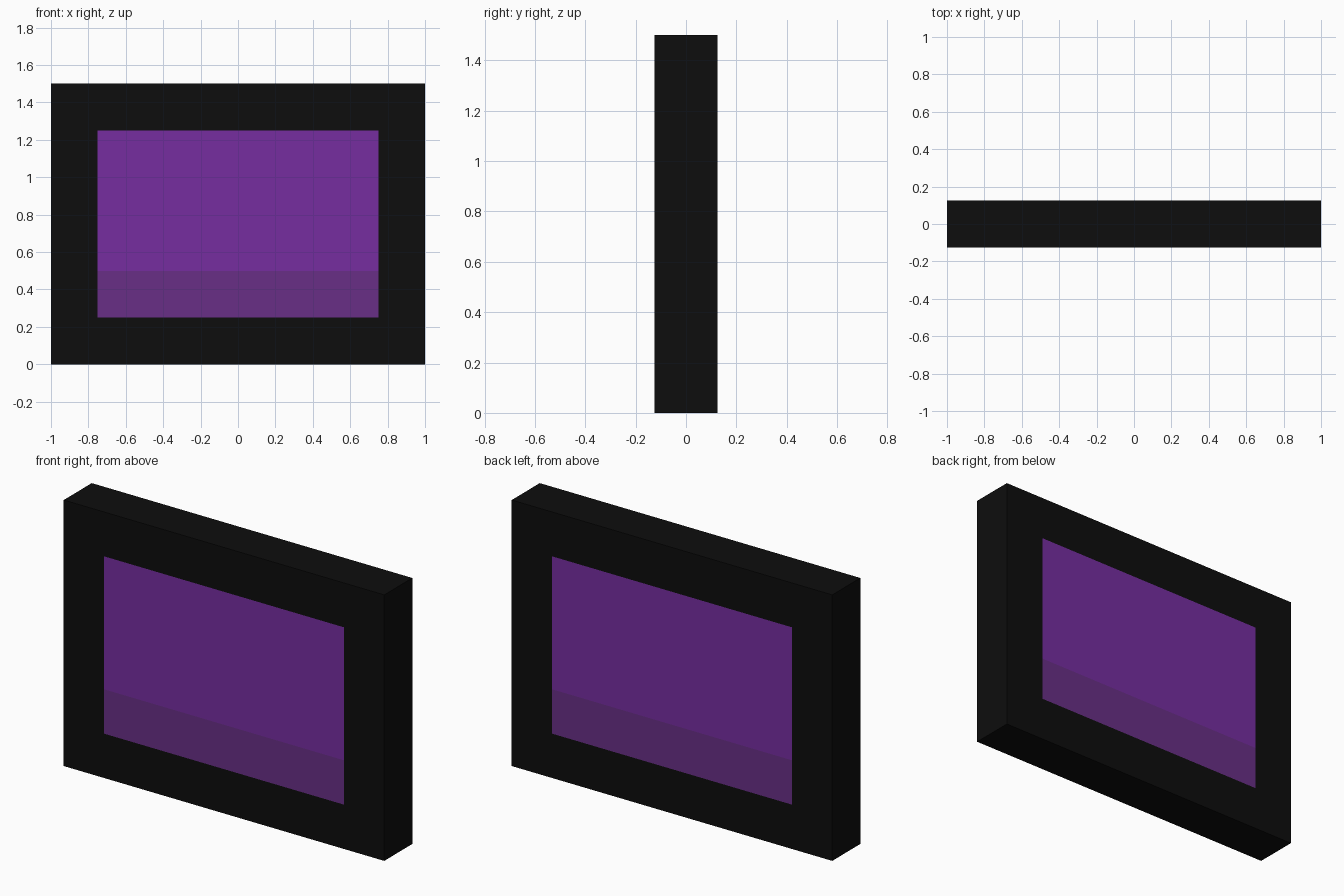
import bpy, bmesh
from mathutils import Vector, Matrix

if "Cube" in bpy.data.objects:
    bpy.data.objects.remove(bpy.data.objects["Cube"])

def material(name, rgb):
    m = bpy.data.materials.new(name)
    m.diffuse_color = (*rgb, 1.0)
    m.use_nodes = True
    m.node_tree.nodes["Principled BSDF"].inputs["Base Color"].default_value = m.diffuse_color
    return m

mats = [material("black frame", (0.004, 0.004, 0.004)),
        material("bright purple", (0.181, 0.027, 0.352)),
        material("dull purple", (0.138, 0.028, 0.238))]

# Slab: 2 wide, 0.25 deep, 1.5 tall
bm = bmesh.new()
bmesh.ops.create_cube(bm, size=1.0, matrix=Matrix.Translation((0, 0, 0.75))
                      @ Matrix.Diagonal((2.0, 0.25, 1.5, 1.0)))

# Cut lines around the panel and across its lower band
cuts = [("x", -0.75), ("x", 0.75), ("z", 0.25), ("z", 0.5), ("z", 1.25)]
for axis, pos in cuts:
    normal = Vector((1, 0, 0)) if axis == "x" else Vector((0, 0, 1))
    bmesh.ops.bisect_plane(bm, geom=bm.verts[:] + bm.edges[:] + bm.faces[:],
                           plane_co=normal * pos, plane_no=normal)

# Painted panel on front and back, duller in the lower band
bm.normal_update()
for f in bm.faces:
    c = f.calc_center_median()
    if abs(f.normal.y) > 0.9 and abs(c.x) < 0.75 and 0.25 < c.z < 1.25:
        f.material_index = 1 if c.z > 0.5 else 2

me = bpy.data.meshes.new("framed_panel")
bm.to_mesh(me)
bm.free()
for m in mats:
    me.materials.append(m)
bpy.context.collection.objects.link(bpy.data.objects.new("framed_panel", me))
